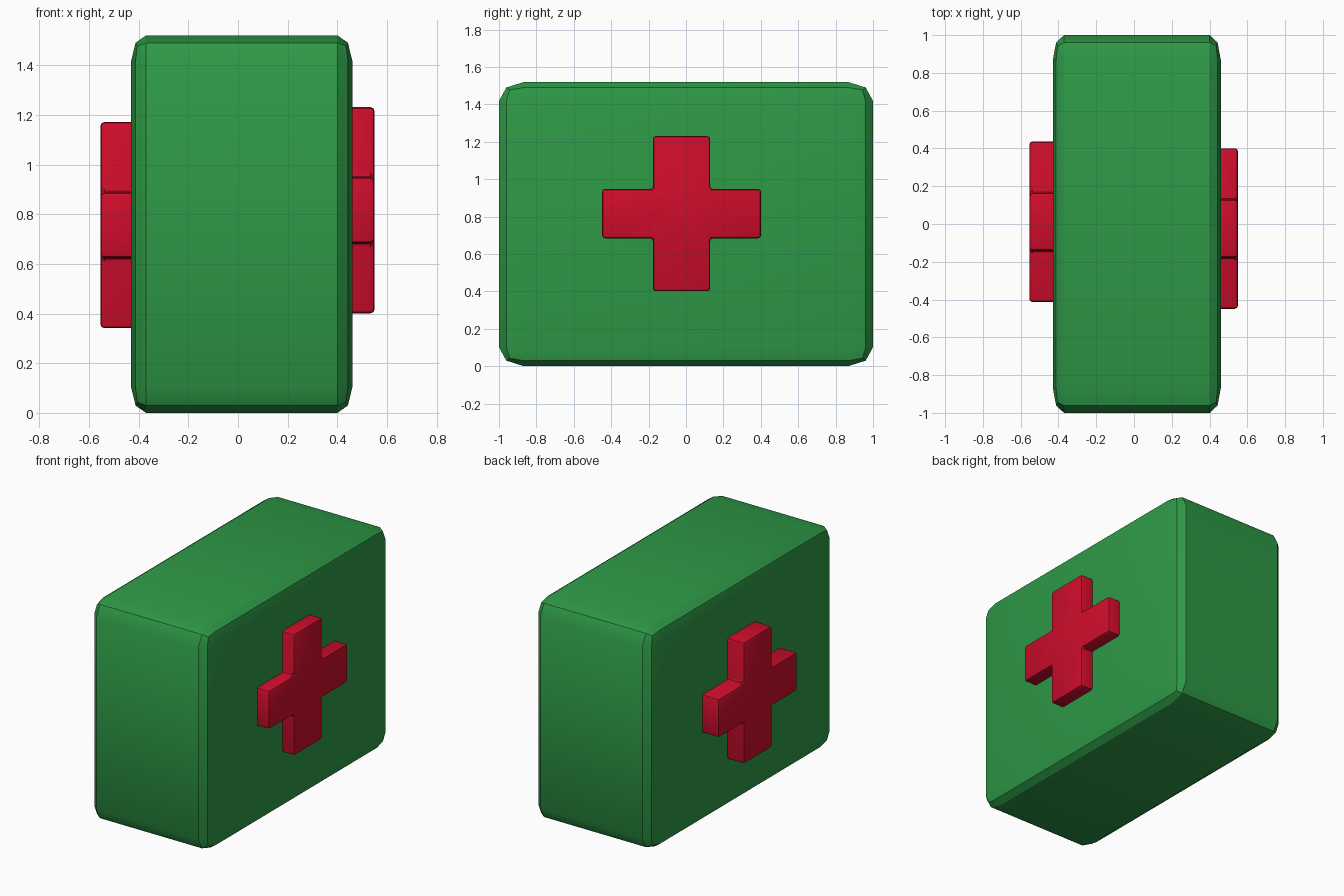
import bpy, bmesh, math

if "Cube" in bpy.data.objects:
    bpy.data.objects.remove(bpy.data.objects["Cube"])


def material(name, colour):
    m = bpy.data.materials.new(name)
    m.diffuse_color = (*colour, 1)
    m.use_nodes = True
    m.node_tree.nodes["Principled BSDF"].inputs["Base Color"].default_value = m.diffuse_color
    return m


GREEN = material("case green", (0.027, 0.32, 0.062))
RED = material("cross red", (0.62, 0.004, 0.025))


def finish(bm, name, mat):
    bmesh.ops.recalc_face_normals(bm, faces=bm.faces[:])
    me = bpy.data.meshes.new(name)
    bm.to_mesh(me)
    bm.free()
    me.materials.append(mat)
    ob = bpy.data.objects.new(name, me)
    bpy.context.collection.objects.link(ob)
    bpy.ops.object.select_all(action='DESELECT')
    ob.select_set(True)
    bpy.context.view_layer.objects.active = ob
    bpy.ops.object.shade_smooth_by_angle(angle=math.radians(30))
    return ob


# Case: unit cube with rounded edges, then stretched so the rounding stretches too
bm = bmesh.new()
bmesh.ops.create_cube(bm, size=1)
bmesh.ops.bevel(bm, geom=bm.edges[:], offset=0.067, segments=2, profile=0.5, affect='EDGES')
bmesh.ops.scale(bm, vec=(0.89, 2.0, 1.52), verts=bm.verts[:])
bmesh.ops.translate(bm, vec=(0.015, 0, 0.76), verts=bm.verts[:])
finish(bm, "case", GREEN)


# Crosses: extruded twelve-sided outline with small rounded edges
def cross(name, x0, x1, cy, cz):
    a, b = 0.153, 0.425      # half width of upright, half span of crossbar
    c, d = 0.132, 0.415      # half height of crossbar, half span of upright
    outline = [(a, c), (a, d), (-a, d), (-a, c), (-b, c), (-b, -c),
               (-a, -c), (-a, -d), (a, -d), (a, -c), (b, -c), (b, c)]
    bm = bmesh.new()
    face = bm.faces.new([bm.verts.new((x0, cy + y, cz + z)) for y, z in outline])
    ext = bmesh.ops.extrude_face_region(bm, geom=[face])
    moved = [g for g in ext["geom"] if isinstance(g, bmesh.types.BMVert)]
    bmesh.ops.translate(bm, vec=(x1 - x0, 0, 0), verts=moved)
    bmesh.ops.recalc_face_normals(bm, faces=bm.faces[:])
    bmesh.ops.bevel(bm, geom=bm.edges[:], offset=0.016, segments=2, profile=0.5, affect='EDGES')
    finish(bm, name, RED)


cross("right_cross", 0.40, 0.55, -0.024, 0.816)
cross("left_cross", -0.37, -0.554, 0.012, 0.756)
